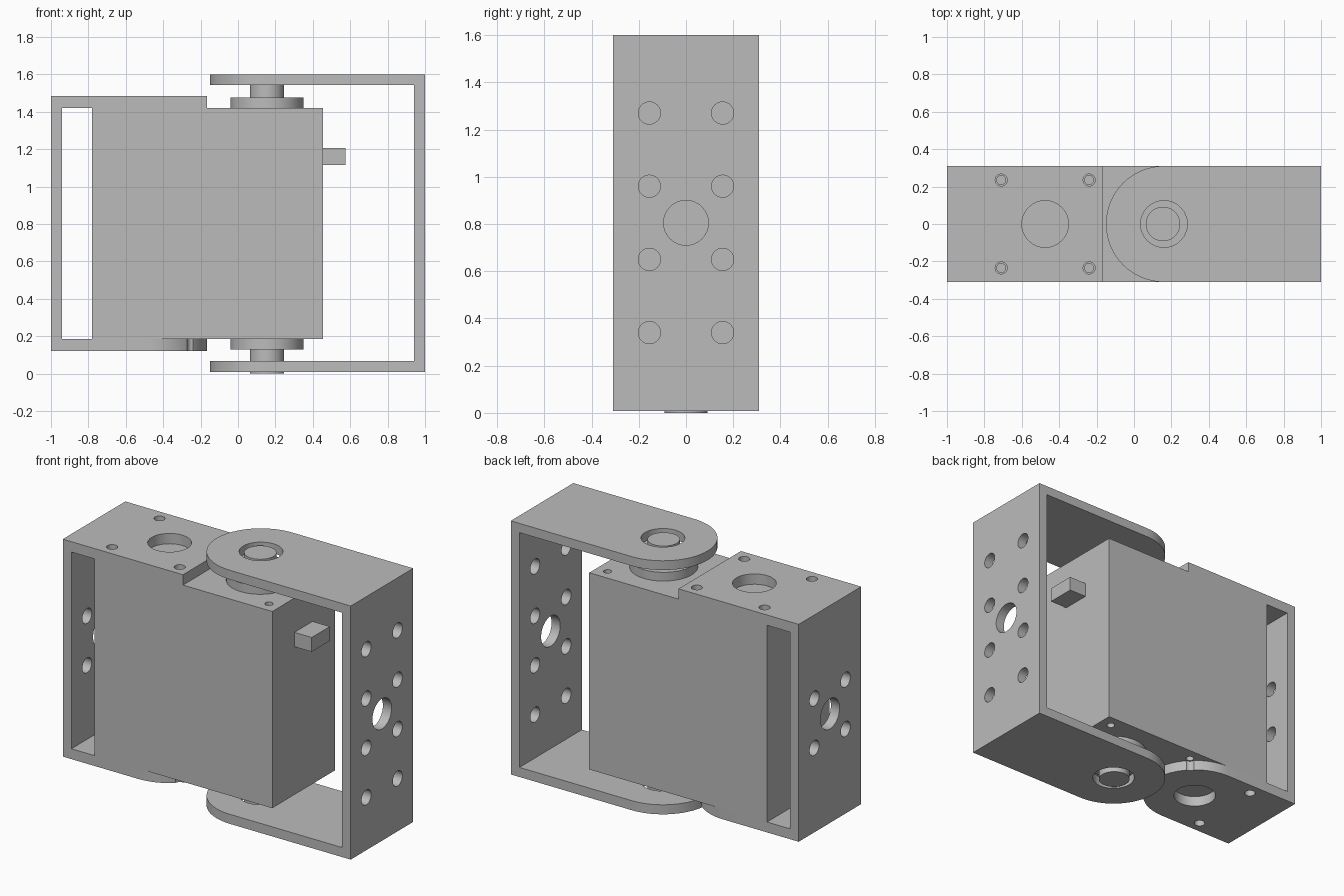
import bpy, bmesh, math
from mathutils import Matrix, Vector

cube = bpy.data.objects.get("Cube")
if cube:
    bpy.data.objects.remove(cube, do_unlink=True)

grey = bpy.data.materials.new("mid grey")
grey.use_nodes = True
COLOUR = (0.5, 0.5, 0.5, 1)
grey.diffuse_color = COLOUR
grey.node_tree.nodes["Principled BSDF"].inputs["Base Color"].default_value = COLOUR

HALF = 0.31      # half depth of body and brackets
SHAFT_X = 0.155
PIVOT_X = -0.475


def make(name, bm):
    bmesh.ops.recalc_face_normals(bm, faces=bm.faces)
    mesh = bpy.data.meshes.new(name)
    bm.to_mesh(mesh)
    bm.free()
    mesh.materials.append(grey)
    obj = bpy.data.objects.new(name, mesh)
    bpy.context.collection.objects.link(obj)
    return obj


def prism(name, points, direction):
    """Extrude a flat outline along a direction."""
    bm = bmesh.new()
    face = bm.faces.new([bm.verts.new(p) for p in points])
    out = bmesh.ops.extrude_face_region(bm, geom=[face])
    moved = [g for g in out["geom"] if isinstance(g, bmesh.types.BMVert)]
    bmesh.ops.translate(bm, verts=moved, vec=Vector(direction))
    return make(name, bm)


def box(name, x0, x1, y0, y1, z0, z1):
    return prism(name, [(x0, y0, z0), (x1, y0, z0), (x1, y1, z0), (x0, y1, z0)],
                 (0, 0, z1 - z0))


def cylinder(name, centre, radius, length, axis="Z", sides=48):
    bm = bmesh.new()
    turn = Matrix.Rotation(math.pi / 2, 4, "Y") if axis == "X" else Matrix()
    bmesh.ops.create_cone(bm, cap_ends=True, segments=sides, radius1=radius,
                          radius2=radius, depth=length,
                          matrix=Matrix.Translation(centre) @ turn)
    return make(name, bm)


def cut(obj, cutter):
    """Subtract a cutter, bake the result and discard the cutter."""
    cutter.hide_render = True
    mod = obj.modifiers.new("cut", "BOOLEAN")
    mod.operation, mod.solver, mod.object = "DIFFERENCE", "EXACT", cutter
    bpy.context.view_layer.objects.active = obj
    bpy.ops.object.modifier_apply(modifier=mod.name)
    bpy.data.objects.remove(cutter, do_unlink=True)


def drill(obj, x, y, z, radius, length, axis="Z"):
    cut(obj, cylinder("drill", (x, y, z), radius, length, axis, 32))


def c_bracket(name, web, inner, tip, z0, z1, inner0, inner1):
    """C-shaped strip: a vertical web with two arms reaching to the tip."""
    outline = [(web, z0), (tip, z0), (tip, inner0), (inner, inner0),
               (inner, inner1), (tip, inner1), (tip, z1), (web, z1)]
    return prism(name, [(x, -HALF, z) for x, z in outline], (0, 2 * HALF, 0))


def round_end(obj, cx, side, z0, z1):
    """Trim an arm to a half circle about cx, facing side (+1 or -1)."""
    steps = 32
    arc = []
    for i in range(steps + 1):
        a = math.pi * (0.5 - i / steps)
        arc.append((cx + side * HALF * math.cos(a), HALF * math.sin(a), z0))
    far = cx + side * 0.4
    arc += [(cx, -0.4, z0), (far, -0.4, z0), (far, 0.4, z0), (cx, 0.4, z0)]
    cut(obj, prism("trim", arc, (0, 0, z1 - z0)))


# Motor body with blind screw holes
body = box("motor_body", -0.78, 0.455, -HALF, HALF, 0.185, 1.42)
for x in (-0.71, -0.24, 0.38):
    for y in (-0.235, 0.235):
        for z in (0.185, 1.42):
            drill(body, x, y, z, 0.024, 0.12)

# Cable plug
plug = box("cable_plug", 0.455, 0.575, -0.09, 0.09, 1.115, 1.205)

# Fixed bracket holding the body
fixed = c_bracket("fixed_bracket", -1, -0.94, PIVOT_X + HALF, 0.12, 1.485, 0.185, 1.42)
round_end(fixed, PIVOT_X, 1, 0.05, 0.3)
for z in (0.15, 1.45):
    drill(fixed, PIVOT_X, 0, z, 0.125, 0.2)
    for x in (-0.71, -0.24):
        for y in (-0.235, 0.235):
            drill(fixed, x, y, z, 0.032, 0.2)

# Swinging bracket
swing = c_bracket("swinging_bracket", 1, 0.94, 0.16 - HALF, 0.008, 1.6, 0.068, 1.542)
round_end(swing, 0.16, -1, -0.1, 1.7)
for z in (0.03, 1.57):
    drill(swing, 0.16, 0, z, 0.125, 0.2)

# Mounting holes in both webs
for obj, x, heights in ((fixed, -0.97, (0.65, 0.96)),
                        (swing, 0.97, (0.34, 0.65, 0.96, 1.27))):
    drill(obj, x, 0, 0.805, 0.095, 0.2, "X")
    for z in heights:
        for y in (-0.155, 0.155):
            drill(obj, x, y, z, 0.047, 0.2, "X")

# Output discs and shafts, above and below the body
parts = [body, plug, fixed, swing]
for name, disc_z, z0, z1 in (("upper", 1.4475, 1.475, 1.592),
                             ("lower", 0.1575, 0.0, 0.13)):
    parts.append(cylinder(name + "_disc", (SHAFT_X, 0, disc_z), 0.195, 0.055))
    parts.append(cylinder(name + "_shaft", (SHAFT_X, 0, (z0 + z1) / 2), 0.092, z1 - z0))

# Smooth the round walls, keep the edges sharp
bpy.ops.object.select_all(action="DESELECT")
for obj in parts:
    obj.select_set(True)
bpy.context.view_layer.objects.active = body
bpy.ops.object.shade_smooth_by_angle(angle=math.radians(30))
